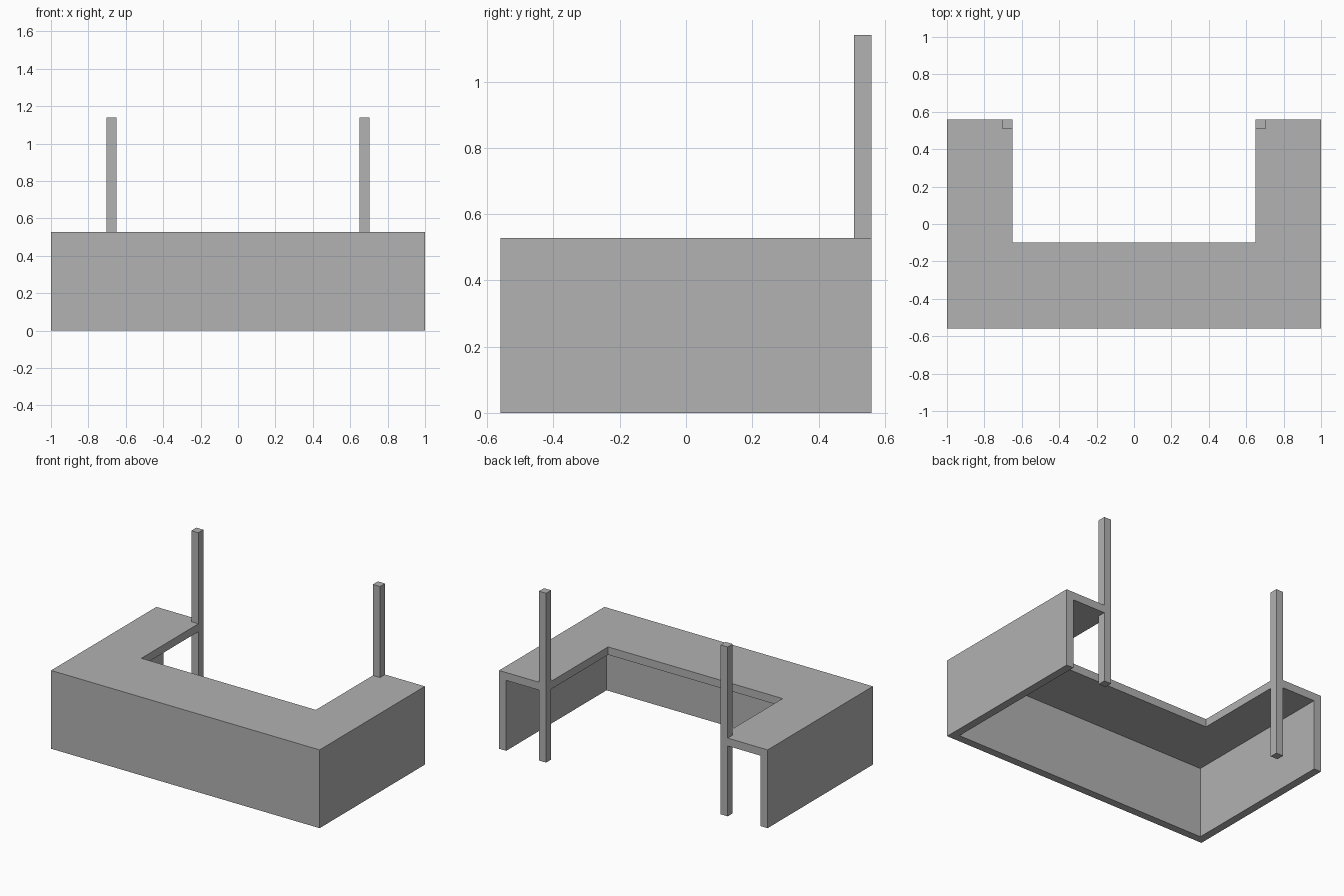
import bpy
import bmesh

# Remove the default cube
if "Cube" in bpy.data.objects:
    bpy.data.objects.remove(bpy.data.objects["Cube"], do_unlink=True)

# Overall sizes
HALF_X, HALF_Y = 1.0, 0.56
DESK_H, POST_H = 0.527, 1.14
T = 0.053                        # board and post thickness
ARM_X, FRONT_Y = 0.65, -0.10     # inner edges of the worktop

grey = bpy.data.materials.new("light_grey")
grey.use_nodes = True
colour = (0.445, 0.445, 0.445, 1.0)
grey.diffuse_color = colour
grey.node_tree.nodes["Principled BSDF"].inputs["Base Color"].default_value = colour


def prism(name, half_outline, z0, z1, mirrored=True):
    """Extrude an outline upwards; a mirrored outline is its +x half."""
    outline = list(half_outline)
    if mirrored:
        outline += [(-x, y) for x, y in reversed(half_outline)]
    bm = bmesh.new()
    face = bm.faces.new([bm.verts.new((x, y, z0)) for x, y in outline])
    top = bmesh.ops.extrude_face_region(bm, geom=[face])["geom"]
    verts = [v for v in top if isinstance(v, bmesh.types.BMVert)]
    bmesh.ops.translate(bm, verts=verts, vec=(0, 0, z1 - z0))
    bmesh.ops.recalc_face_normals(bm, faces=bm.faces)
    mesh = bpy.data.meshes.new(name)
    bm.to_mesh(mesh)
    bm.free()
    mesh.materials.append(grey)
    obj = bpy.data.objects.new(name, mesh)
    bpy.context.collection.objects.link(obj)
    return obj


# U-shaped worktop, notched at the back inner corners for the posts
prism("worktop", [
    (HALF_X, -HALF_Y), (HALF_X, HALF_Y),
    (ARM_X + T, HALF_Y), (ARM_X + T, HALF_Y - T),
    (ARM_X, HALF_Y - T), (ARM_X, FRONT_Y),
], DESK_H - T, DESK_H)

# Front and side panels below the worktop
prism("counter_panels", [
    (HALF_X, -HALF_Y), (HALF_X, HALF_Y),
    (HALF_X - T, HALF_Y), (HALF_X - T, T - HALF_Y),
], 0, DESK_H - T)

# Tall posts at the back inner corners
for name, side in (("left_post", 1), ("right_post", -1)):
    a, b = side * ARM_X, side * (ARM_X + T)
    prism(name, [(a, HALF_Y - T), (b, HALF_Y - T), (b, HALF_Y), (a, HALF_Y)],
          0, POST_H, mirrored=False)
